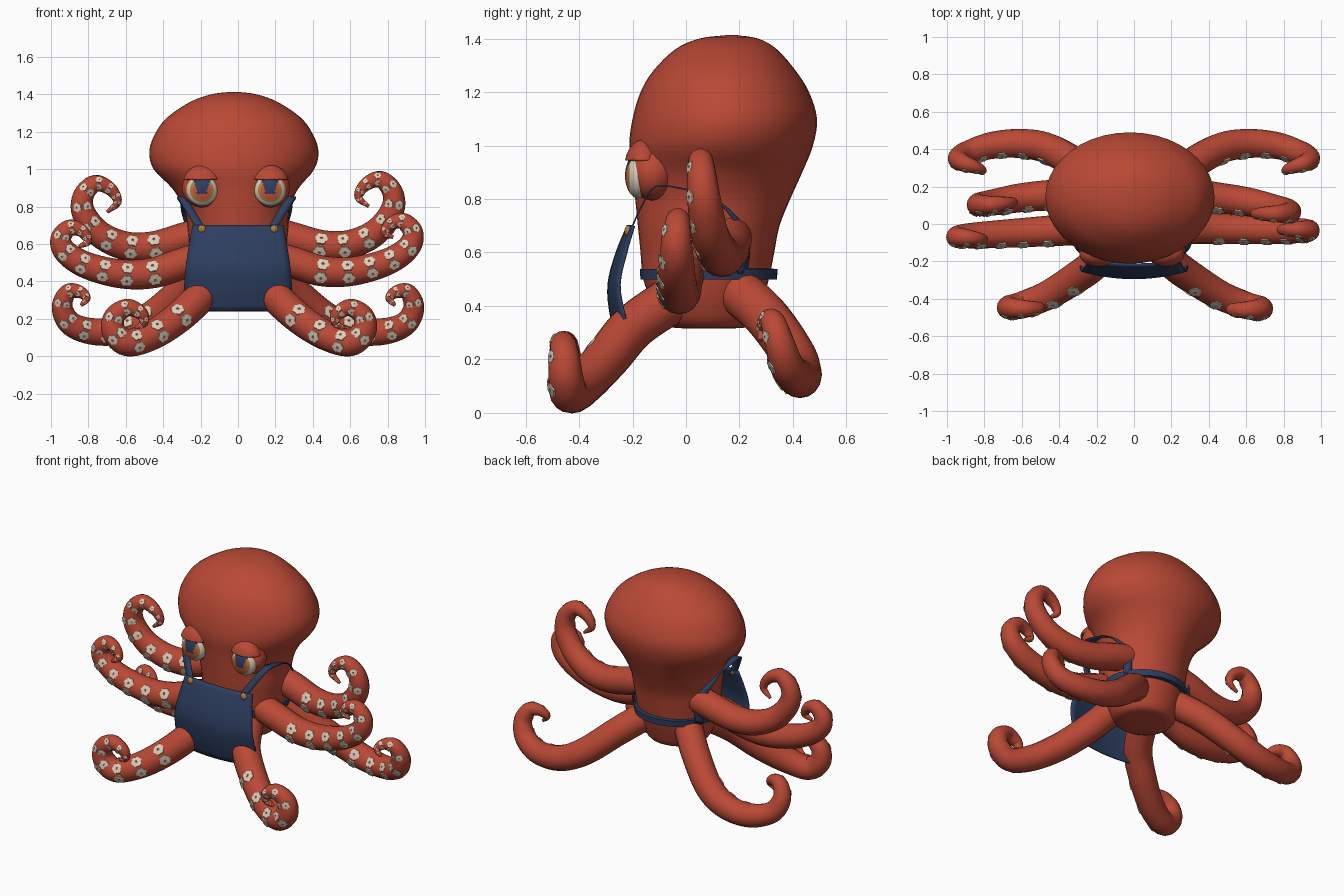
import bpy, bmesh, math
from mathutils import Vector, Matrix

cube = bpy.data.objects.get("Cube")
if cube:
    bpy.data.objects.remove(cube, do_unlink=True)


def material(name, color):
    mat = bpy.data.materials.new(name)
    mat.use_nodes = True
    mat.diffuse_color = (*color, 1)
    mat.node_tree.nodes["Principled BSDF"].inputs["Base Color"].default_value = (*color, 1)
    return mat


RED = material("coral red", (0.49, 0.066, 0.036))
NAVY = material("navy cloth", (0.026, 0.048, 0.115))
CREAM = material("cream", (0.7, 0.61, 0.48))
BRASS = material("brass", (0.45, 0.2, 0.05))
ORANGE = material("iris orange", (0.56, 0.09, 0.045))


def finish(name, bm, *mats, angle=50):
    """Turn a bmesh into a smooth shaded object."""
    bmesh.ops.recalc_face_normals(bm, faces=bm.faces)
    mesh = bpy.data.meshes.new(name)
    bm.to_mesh(mesh)
    bm.free()
    obj = bpy.data.objects.new(name, mesh)
    bpy.context.collection.objects.link(obj)
    for mat in mats:
        mesh.materials.append(mat)
    bpy.ops.object.select_all(action='DESELECT')
    obj.select_set(True)
    bpy.context.view_layer.objects.active = obj
    bpy.ops.object.shade_smooth_by_angle(angle=math.radians(angle))
    return obj


def spline(points, steps):
    """Catmull-Rom samples through points of any dimension."""
    pts = [Vector(p) for p in points]
    pts = [2 * pts[0] - pts[1]] + pts + [2 * pts[-1] - pts[-2]]
    out = []
    for a, b, c, d in zip(pts, pts[1:], pts[2:], pts[3:]):
        for i in range(steps):
            t = i / steps
            out.append((2 * b + (c - a) * t + (2 * a - 5 * b + 4 * c - d) * t * t
                        + (3 * b - a - 3 * c + d) * t ** 3) / 2)
    return out + [pts[-2]]


def loft(bm, rings, caps=True, closed=True):
    """Skin a list of point rings."""
    rows = [[bm.verts.new(p) for p in ring] for ring in rings]
    n = len(rows[0])
    for low, high in zip(rows, rows[1:]):
        for i in range(n if closed else n - 1):
            j = (i + 1) % n
            bm.faces.new((low[i], low[j], high[j], high[i]))
    if caps:
        bm.faces.new(rows[0][::-1])
        bm.faces.new(rows[-1])


def solidify(obj, thickness):
    mod = obj.modifiers.new("thickness", 'SOLIDIFY')
    mod.thickness = thickness
    mod.offset = 0


# Body and head: height, half width, front, back
SECTIONS = [
    (.315, .09, .0, .17), (.328, .175, -.075, .245), (.4, .22, -.12, .28), (.5, .25, -.16, .31),
    (.6, .26, -.17, .33), (.7, .27, -.18, .35), (.8, .285, -.19, .39), (.9, .34, -.2, .435),
    (1, .43, -.212, .475), (1.1, .452, -.2, .49), (1.2, .415, -.17, .46), (1.28, .352, -.122, .41),
    (1.36, .232, -.04, .34), (1.4, .12, .05, .27), (1.413, .02, .15, .19)]


def body_ring(z, half, front, back, grow=0, segments=40):
    shift = -.022 * min(1, max(0, (z - .7) / .3))
    mid, depth = (front + back) / 2, (back - front) / 2
    angles = [math.tau * i / segments for i in range(segments)]
    return [Vector((shift + (half + grow) * math.cos(a), mid + (depth + grow) * math.sin(a), z))
            for a in angles]


bm = bmesh.new()
loft(bm, [body_ring(*s) for s in spline(SECTIONS, 4)])
finish("body", bm, RED, angle=85)

# Belt round the waist
bm = bmesh.new()
loft(bm, [body_ring(z, .252, -.16, .33, g) for z, g in
          ((.5, -.015), (.498, .01), (.538, .013), (.54, -.015))])
finish("belt", bm, NAVY, angle=30)

# Bib: height, half width, centre y, side y
BIB = [(.7, .242, -.216, -.196), (.6, .26, -.257, -.225), (.48, .278, -.288, -.25),
       (.36, .288, -.278, -.23), (.24, .295, -.245, -.195)]
bm = bmesh.new()
loft(bm, [[(half * u, mid + (side - mid) * u * u, z) for u in [i / 8 - 1 for i in range(17)]]
          for z, half, mid, side in spline(BIB, 4)], caps=False, closed=False)
solidify(finish("bib", bm, NAVY), .012)

# Tentacles: paths for the left side, shift of the right side's tip, base radius
TENTACLES = {
    "front_leg": ([(.12, -.06, .42), (.2, -.2, .32), (.33, -.3, .2), (.47, -.385, .11),
                   (.6, -.435, .072), (.675, -.45, .135), (.67, -.455, .215), (.6, -.46, .26),
                   (.53, -.458, .225), (.525, -.45, .175), (.57, -.445, .15)], (.02, .01, 0), .088),
    "back_leg": ([(.15, .19, .46), (.28, .3, .36), (.45, .4, .22), (.6, .43, .147),
                  (.76, .42, .13), (.89, .38, .17), (.94, .35, .26), (.91, .325, .34),
                  (.85, .305, .345), (.81, .285, .31), (.84, .28, .27)], (0, 0, 0), .087),
    "middle_arm": ([(.1, .0, .55), (.28, -.02, .505), (.45, -.025, .455), (.62, -.03, .455),
                    (.8, -.035, .505), (.91, -.035, .58), (.935, -.035, .66), (.885, -.03, .72),
                    (.82, -.03, .71), (.785, -.03, .66), (.83, -.03, .635)],
                   (-.02, -.06, -.05), .086),
    "upper_arm": ([(.1, .16, .68), (.28, .16, .635), (.45, .14, .592), (.6, .12, .598),
                   (.74, .09, .665), (.825, .07, .78), (.825, .06, .88), (.76, .055, .945),
                   (.68, .055, .915), (.645, .055, .85), (.7, .055, .8)], (0, .07, -.03), .086),
}


def add_sucker(bm, origin, out, along, radius):
    """Flat lobed cream plate with a small hole, sitting on a tentacle."""
    across = out.cross(along)
    rings = []
    for width, height in ((.41, .92), (.4, 1.0), (.09, 1.03), (.08, .96)):
        ring = []
        for i in range(24):
            a = math.tau * i / 24
            w = radius * width * (1 + .1 * math.cos(6 * a))
            ring.append(origin + out * radius * height
                        + along * w * math.cos(a) + across * w * math.sin(a))
        rings.append(ring)
    loft(bm, rings)


def tentacle(name, points, drift, base, side):
    path = spline(points, 6)
    last = len(path) - 1
    if side < 0:
        path = [Vector((-p.x, p.y, p.z)) + Vector(drift) * (i / last) for i, p in enumerate(path)]
    tube, suckers = bmesh.new(), bmesh.new()
    rings, travelled = [], 0
    for i, p in enumerate(path):
        t = i / last
        radius = .009 + (base - .009) * (1 - t ** 1.8)
        along = (path[min(i + 1, last)] - path[max(i - 1, 0)]).normalized()
        front = Vector((0, -1, 0))
        front = (front - along * front.dot(along)).normalized()
        rings.append([p + radius * (Matrix.Rotation(math.tau * k / 16, 3, along) @ front)
                      for k in range(16)])
        travelled += (p - path[i - 1]).length if i else 0
        if t > .19 and travelled > 1.6 * radius and t < .97:
            travelled = 0
            for turn in (-.48, .48):
                out = Matrix.Rotation(turn, 3, along) @ front
                add_sucker(suckers, p, out, along, radius)
    loft(tube, rings)
    finish(name, tube, RED, angle=60)
    finish(name + "_suckers", suckers, CREAM, angle=30)


def ellipsoid(bm, center, scale):
    """Sphere whose pole faces the front."""
    matrix = (Matrix.Translation(center) @ Matrix.Diagonal((*scale, 1))
              @ Matrix.Rotation(math.pi / 2, 4, 'X'))
    bmesh.ops.create_uvsphere(bm, u_segments=40, v_segments=40, radius=1, matrix=matrix)


def eye(label, x):
    # Socket
    bm = bmesh.new()
    ellipsoid(bm, (x, -.126, .899), (.106, .09, .104))
    finish(label + "_eye_socket", bm, RED)
    # Eyeball coloured by distance from its centre
    bm = bmesh.new()
    ellipsoid(bm, (x, -.178, .887), (.084, .05, .084))
    for face in bm.faces:
        c = face.calc_center_median()
        dx, dz = c.x - x, c.z - .887
        r = math.hypot(dx, dz)
        if c.y < -.18:
            pupil = dz > -.02 and abs(dx) < .028 + .3 * max(0, dz)
            face.material_index = 3 if pupil else 2 if r < .05 else 1 if r < .064 else 0
    finish(label + "_eyeball", bm, CREAM, BRASS, ORANGE, NAVY)
    # Upper lid
    bm = bmesh.new()
    ellipsoid(bm, (x, -.16, .918), (.096, .064, .098))
    bmesh.ops.bisect_plane(bm, geom=bm.verts[:] + bm.edges[:] + bm.faces[:],
                           plane_co=(x, -.16, .944), plane_no=(0, 0, 1), clear_inner=True)
    solidify(finish(label + "_eyelid", bm, RED), .012)


def strap(label, side):
    points = [(.19, -.208, .68), (.24, -.17, .765), (.288, -.115, .845), (.29, -.02, .84),
              (.275, .07, .815), (.272, .15, .77), (.255, .205, .7), (.242, .222, .62),
              (.235, .21, .52)]
    bm, rows = bmesh.new(), []
    for x, y, z in spline(points, 5):
        # The strap turns to follow the back of the body
        across = Vector((1, -side * max(0, y - .08) * 6, 0)).normalized() * .025
        middle = Vector((side * x - .008, y, z))
        rows.append([middle - across, middle + across])
    loft(bm, rows, caps=False, closed=False)
    solidify(finish(label + "_strap", bm, NAVY), .006)
    # Button
    bm = bmesh.new()
    ellipsoid(bm, (side * .193, -.216, .68), (.021, .014, .021))
    finish(label + "_button", bm, BRASS)


for label, side in (("left", 1), ("right", -1)):
    for part, (points, drift, base) in TENTACLES.items():
        tentacle(label + "_" + part, points, drift, base, side)
    eye(label, side * .182 - .011)
    strap(label, side)
